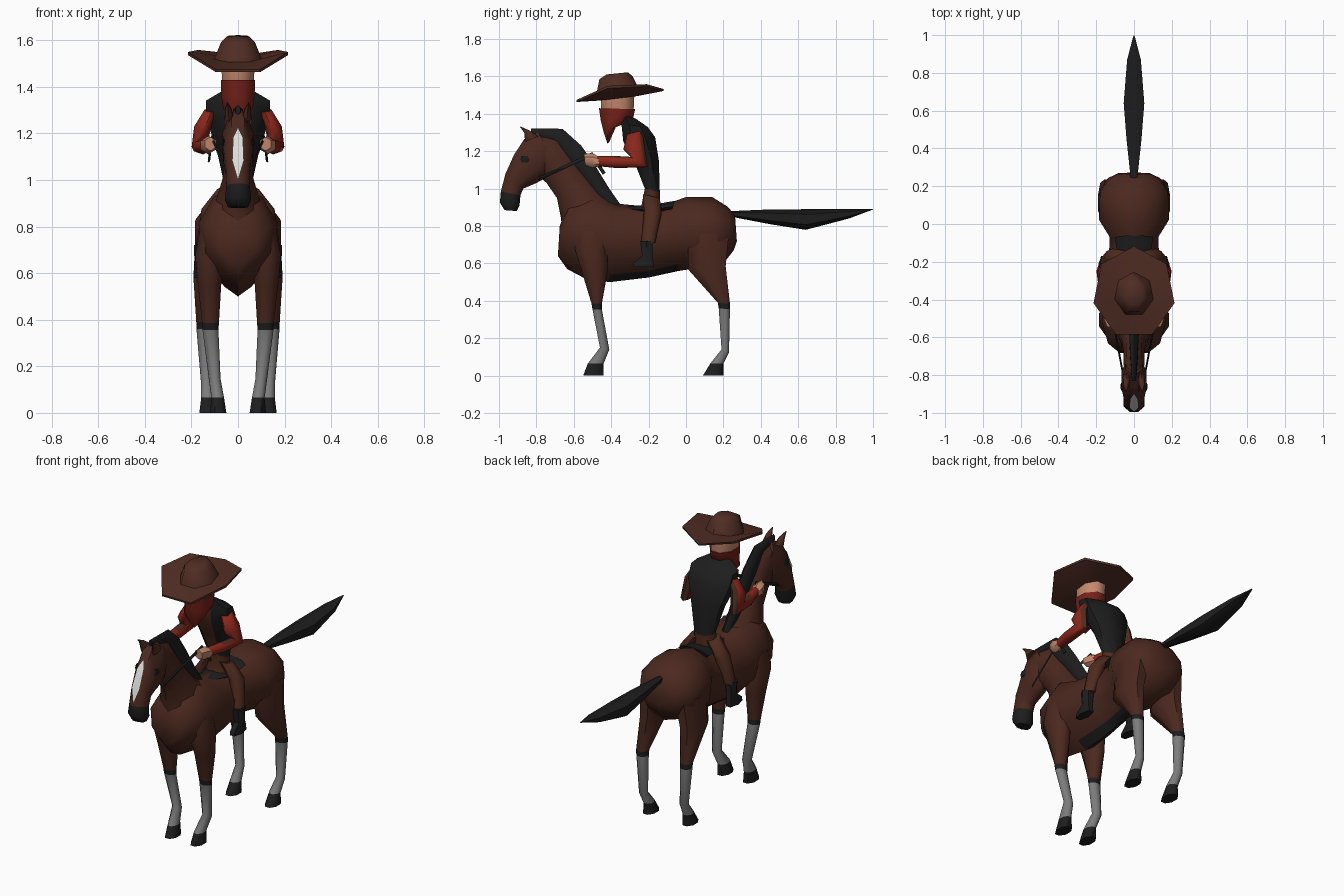
import bpy, bmesh, math

def material(name, rgb):
    m = bpy.data.materials.new(name)
    m.diffuse_color = (*rgb, 1)
    return m

BROWN = material("coat brown", (0.070, 0.0215, 0.0135))
BLACK = material("black", (0.0125, 0.0125, 0.0125))
GREY = material("stocking grey", (0.20, 0.20, 0.20))
WHITE = material("white", (0.72, 0.72, 0.70))
RED = material("sleeve red", (0.26, 0.020, 0.011))
DARK_RED = material("scarf red", (0.185, 0.016, 0.010))
SKIN = material("skin", (0.56, 0.25, 0.16))
HAT = material("hat brown", (0.080, 0.026, 0.017))
CLOTH = material("cloth brown", (0.078, 0.024, 0.013))


def finish(name, bm, mats):
    bmesh.ops.recalc_face_normals(bm, faces=bm.faces)
    me = bpy.data.meshes.new(name)
    bm.to_mesh(me)
    bm.free()
    for m in mats:
        me.materials.append(m)
    ob = bpy.data.objects.new(name, me)
    bpy.context.collection.objects.link(ob)
    bpy.ops.object.select_all(action='DESELECT')
    ob.select_set(True)
    bpy.context.view_layer.objects.active = ob
    bpy.ops.object.shade_smooth_by_angle(angle=math.radians(55))
    return ob


def loft(name, secs, mats, n=8, side=1, keel=0, flat=False, bands=None, rule=None):
    """Skin rings; section = (x, ya, za, yb, zb, half width, optional side curl)."""
    bm = bmesh.new()
    rings = []
    ph = math.pi / n if flat else 0
    k = 1 / math.cos(ph)
    for x, ya, za, yb, zb, w, *curl in secs:
        ring = []
        for i in range(n):
            a = 2 * math.pi * i / n + ph
            c, s = math.cos(a) * k, math.sin(a) * k
            z = (za + zb) / 2 + c * (zb - za) / 2
            if curl:
                z += curl[0] * s * s
            # keel pinches the lower half towards a ridge
            pinch = 1 - keel * c * c if c < 0 and yb < 0 else 1
            ring.append(bm.verts.new((side * x + s * w * pinch,
                                      (ya + yb) / 2 + c * (yb - ya) / 2, z)))
        rings.append(ring)
    for j in range(len(rings) - 1):
        r, q = rings[j], rings[j + 1]
        for i in range(n):
            f = bm.faces.new((r[i], r[(i + 1) % n], q[(i + 1) % n], q[i]))
            f.material_index = bands[j] if bands else 0
    bm.faces.new(rings[0]).material_index = bands[0] if bands else 0
    bm.faces.new(rings[-1]).material_index = bands[-1] if bands else 0
    if rule:
        bmesh.ops.recalc_face_normals(bm, faces=bm.faces)
        for f in bm.faces:
            f.material_index = rule(f.calc_center_median(), f.normal, f.material_index)
    return finish(name, bm, mats)


# Horse barrel, narrow at the waist, with dark belly strip
loft("horse_body", [
    (0, -.685, .64, -.675, .80, .085), (0, -.635, .57, -.63, .92, .145),
    (0, -.55, .525, -.50, .97, .178), (0, -.41, .50, -.37, .92, .175),
    (0, -.20, .525, -.16, .90, .14), (0, -.04, .56, -.085, .925, .135),
    (0, .06, .575, .00, .955, .194), (0, .20, .60, .14, .955, .19),
    (0, .255, .67, .22, .905, .145), (0, .272, .72, .262, .86, .09)],
    [BROWN, BLACK], n=10, keel=.7,
    rule=lambda c, nr, m: 1 if nr.z < -.4 and -.46 < c.y < .0 and c.z < .57 else 0)

# Neck and mane
loft("horse_neck", [
    (0, -.65, .70, -.36, .90, .13), (0, -.67, .85, -.45, .97, .095),
    (0, -.69, .95, -.535, 1.07, .065), (0, -.745, 1.03, -.61, 1.17, .055),
    (0, -.79, 1.07, -.68, 1.27, .055), (0, -.86, 1.12, -.80, 1.29, .05)], [BROWN])
loft("mane", [
    (0, -.40, .89, -.34, .90, .02), (0, -.49, .96, -.41, 1.0, .028),
    (0, -.57, 1.07, -.49, 1.13, .030), (0, -.65, 1.15, -.56, 1.23, .028),
    (0, -.72, 1.25, -.66, 1.32, .024), (0, -.83, 1.28, -.83, 1.322, .012)], [BLACK], n=6)

# Head with dark muzzle
loft("horse_head", [
    (0, -.71, 1.17, -.79, 1.30, .045), (0, -.745, 1.06, -.865, 1.265, .066),
    (0, -.80, 1.03, -.92, 1.18, .063), (0, -.87, 1.0, -.965, 1.08, .052),
    (0, -.885, .965, -.99, .985, .050), (0, -.89, .91, -.995, .925, .056),
    (0, -.905, .88, -.97, .885, .042)],
    [BROWN, BLACK], flat=True, bands=[0, 0, 0, 0, 1, 1])

# White blaze plate
bm = bmesh.new()
rows = [(0, -.89, 1.222), (.021, -.92, 1.18), (.025, -.965, 1.08), (0, -.988, .995)]
left = [bm.verts.new((-x, y - .007, z + .003)) for x, y, z in rows]
right = [bm.verts.new((x, y - .007, z + .003)) for x, y, z in rows[1:3]]
bm.faces.new((left[0], left[1], right[0]))
bm.faces.new((left[1], left[2], right[1], right[0]))
bm.faces.new((left[2], left[3], right[1]))
finish("blaze", bm, [WHITE])

# Tail
loft("tail", [
    (0, .24, .85, .24, .88, .02), (0, .45, .81, .45, .889, .046),
    (0, .64, .78, .64, .89, .063), (0, .87, .84, .87, .89, .042),
    (0, .999, .888, .999, .892, .003)], [BLACK], n=6)

# Saddle
loft("saddle", [
    (0, -.33, .88, -.33, .908, .04), (0, -.20, .86, -.20, .91, .085),
    (0, -.08, .875, -.06, .935, .10)], [BLACK])

LEG = [BROWN, BLACK, GREY]


def sleeve(c, nr, m):
    """Dark cloth on the back of the sleeve and the top of the elbow."""
    return 1 if nr.y > .5 or (-.38 < c.y and c.z < 1.24 and nr.z > .5) else 0


for s, tag in ((1, "right"), (-1, "left")):
    # Horse legs: coat, dark band, stocking, hoof
    loft("front_leg_" + tag, [
        (.11, -.59, .78, -.42, .77, .055), (.122, -.595, .68, -.42, .66, .062),
        (.122, -.555, .55, -.42, .55, .050),
        (.118, -.505, .385, -.45, .385, .036), (.118, -.50, .355, -.45, .355, .034),
        (.10, -.46, .15, -.41, .14, .025), (.087, -.525, .065, -.44, .065, .027),
        (.085, -.55, 0, -.44, 0, .035)],
        LEG, side=s, flat=True, bands=[0, 0, 0, 1, 2, 2, 1])
    loft("hind_leg_" + tag, [
        (.115, .01, .76, .23, .76, .068), (.133, .01, .57, .212, .585, .058),
        (.145, .17, .39, .235, .385, .034), (.145, .175, .36, .235, .355, .033),
        (.135, .19, .14, .23, .125, .024), (.13, .13, .065, .20, .065, .028),
        (.13, .09, 0, .20, 0, .036)],
        LEG, side=s, flat=True, bands=[0, 0, 1, 2, 2, 1])
    # Ear and eye
    loft("ear_" + tag, [
        (.038, -.86, 1.25, -.79, 1.28, .022), (.042, -.865, 1.30, -.835, 1.31, .016),
        (.045, -.888, 1.33, -.884, 1.332, .002)], [BROWN], n=6, side=s)
    loft("eye_" + tag, [
        (.062, -.88, 1.14, -.84, 1.14, .006), (.064, -.885, 1.157, -.835, 1.157, .008),
        (.062, -.88, 1.174, -.84, 1.174, .006)], [BLACK], n=6, side=s)
    # Reins
    loft("rein_" + tag, [
        (.06, -.79, 1.04, -.78, 1.065, .005), (.112, -.51, 1.17, -.50, 1.195, .005),
        (.125, -.445, 1.075, -.43, 1.085, .005)], [BLACK], n=4, side=s)
    # Rider's arm and hand
    loft("arm_" + tag, [
        (.115, -.315, 1.29, -.235, 1.31, .030), (.152, -.335, 1.21, -.225, 1.25, .036),
        (.165, -.295, 1.17, -.205, 1.115, .034), (.15, -.38, 1.175, -.37, 1.11, .032),
        (.13, -.48, 1.175, -.47, 1.12, .025)], [RED, CLOTH], side=s, rule=sleeve)
    loft("hand_" + tag, [
        (.133, -.465, 1.17, -.465, 1.12, .026), (.128, -.50, 1.19, -.50, 1.11, .037),
        (.118, -.545, 1.185, -.54, 1.125, .028)], [SKIN], n=6, side=s)
    # Rider's leg and boot
    loft("trouser_leg_" + tag, [
        (.05, -.23, .97, -.14, .95, .040), (.115, -.225, .88, -.13, .87, .042),
        (.15, -.24, .71, -.165, .71, .030)], [CLOTH], side=s)
    loft("boot_" + tag, [
        (.152, -.245, .72, -.18, .72, .032), (.157, -.235, .64, -.18, .64, .026),
        (.16, -.28, .605, -.175, .615, .026), (.16, -.285, .58, -.17, .58, .026)],
        [BLACK], n=6, side=s, flat=True)

# Rider's torso: trousers, open vest with broad square shoulders, shirt front
loft("torso", [
    (0, -.24, .90, -.14, .88, .068), (0, -.22, 1.0, -.14, .98, .06),
    (0, -.275, 1.14, -.145, 1.15, .095), (0, -.335, 1.25, -.165, 1.275, .135),
    (0, -.345, 1.345, -.205, 1.33, .138), (0, -.35, 1.395, -.27, 1.375, .055)],
    [CLOTH, BLACK], bands=[0, 1, 1, 1, 1], flat=True,
    rule=lambda c, nr, m: 0 if c.y < -.2 and abs(c.x) < .03 and nr.y < -.3 else m)

# Rider's head and scarf
loft("head", [
    (0, -.42, 1.35, -.29, 1.35, .055), (0, -.455, 1.42, -.28, 1.42, .068),
    (0, -.455, 1.50, -.275, 1.52, .072)], [SKIN], flat=True)
loft("scarf", [
    (0, -.465, 1.43, -.272, 1.425, .074), (0, -.455, 1.36, -.285, 1.365, .071),
    (0, -.44, 1.30, -.375, 1.33, .064), (0, -.42, 1.24, -.41, 1.25, .010)],
    [DARK_RED], flat=True)

# Wide seven-cornered hat with curled brim
loft("hat", [
    (0, -.47, 1.47, -.26, 1.495, .085), (0, -.608, 1.448, -.122, 1.522, .220, .062),
    (0, -.610, 1.458, -.118, 1.532, .220, .066), (0, -.49, 1.505, -.255, 1.54, .105),
    (0, -.472, 1.585, -.285, 1.60, .075), (0, -.43, 1.61, -.31, 1.622, .052)], [HAT], n=7)
